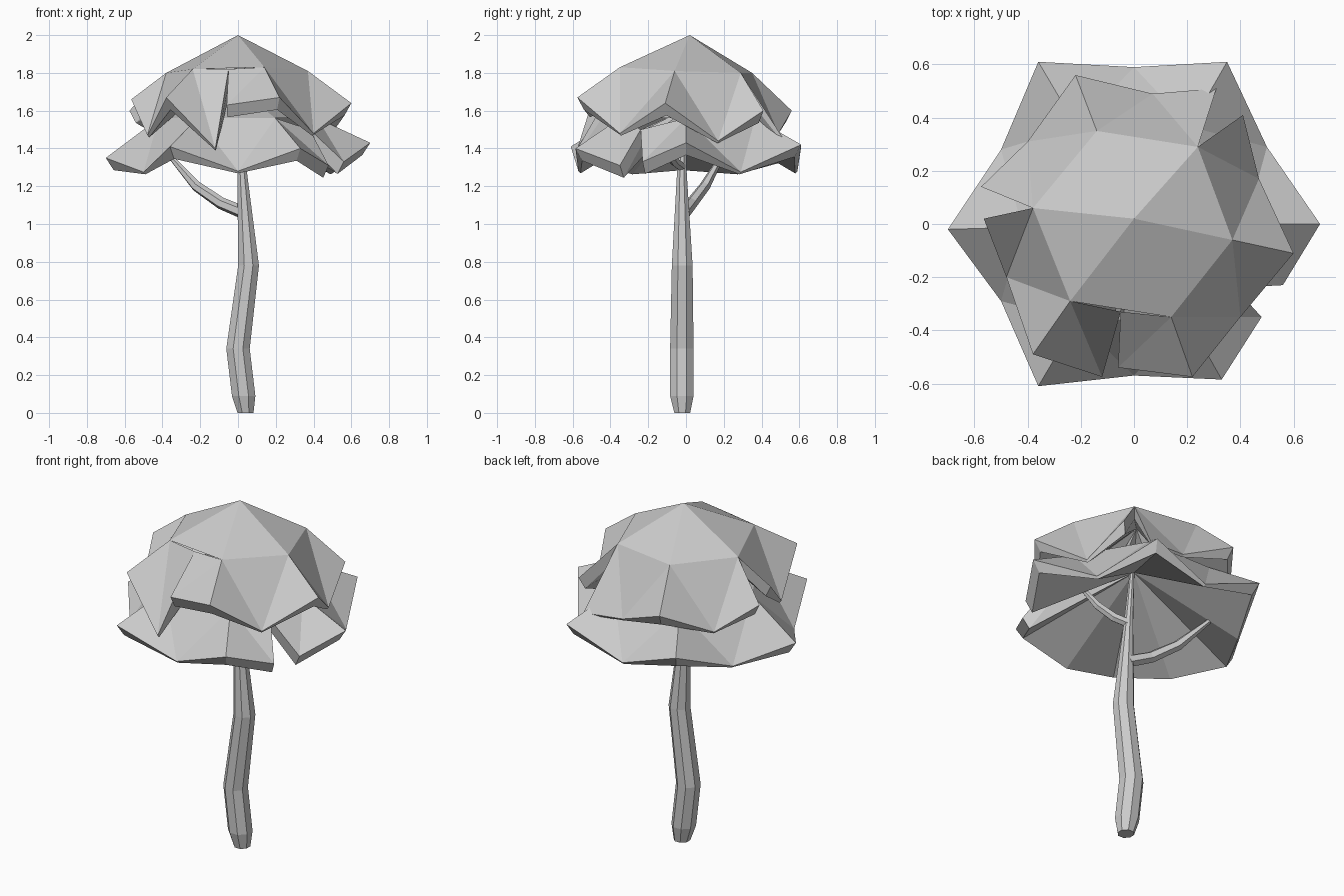
import bpy, math
from mathutils import Vector

if "Cube" in bpy.data.objects:
    bpy.data.objects.remove(bpy.data.objects["Cube"])


def make_object(name, verts, faces):
    mesh = bpy.data.meshes.new(name)
    mesh.from_pydata([tuple(v) for v in verts], [], faces)
    mesh.update()
    obj = bpy.data.objects.new(name, mesh)
    bpy.context.collection.objects.link(obj)
    return obj


def tube(name, path, sides, level=False):
    """Faceted tube; path = (x, y, z, radius). level keeps the rings horizontal."""
    pts = [Vector(p[:3]) for p in path]
    verts, faces = [], []
    for i, p in enumerate(pts):
        t = Vector((0, 0, 1)) if level else (
            pts[min(i + 1, len(pts) - 1)] - pts[max(i - 1, 0)]).normalized()
        u = Vector((1, 0, 0)) if level else t.cross(Vector((0, 0, 1))).normalized()
        v = t.cross(u)
        for k in range(sides):
            a = 2 * math.pi * (k + 0.5) / sides
            r = path[i][3] / math.cos(math.pi / sides)
            verts.append(p + r * (math.cos(a) * u + math.sin(a) * v))
    for i in range(len(pts) - 1):
        for k in range(sides):
            a, b = i * sides + k, i * sides + (k + 1) % sides
            faces.append((a, b, b + sides, a + sides))
    faces.append(tuple(reversed(range(sides))))
    faces.append(tuple(range(len(verts) - sides, len(verts))))
    return make_object(name, verts, faces)


def canopy(name, top, under, sectors, tears, low):
    """Torn umbrella shell. Each sector = (ring point, rim points); None in the
    rim tears up to the ring point, tears maps a sector to a slit start after it."""
    verts, faces, index, loop = [], [], {}, []

    def vid(p):
        if p not in index:
            index[p] = len(verts)
            verts.append(p)
        return index[p]

    n = len(sectors)
    for i, (ring, rim) in enumerate(sectors):
        nxt_ring, nxt_rim = sectors[(i + 1) % n]
        faces.append((vid(top), vid(ring), vid(nxt_ring)))
        for a, b in zip(rim, rim[1:]):
            if a and b:
                faces.append((vid(ring), vid(a), vid(b)))
        slit = tears.get(i)
        loop += [p or ring for p in rim]
        if slit:
            loop.append(slit)
            faces.append((vid(ring), vid(rim[-1]), vid(slit)))
            faces.append((vid(slit), vid(nxt_rim[0]), vid(nxt_ring)))
            faces.append((vid(top), vid(ring), vid(slit)))
            faces[-1:] = []
        else:
            loop.pop()
            faces.append((vid(ring), vid(rim[-1]), vid(nxt_ring)))

    # rim walls and hollow underside
    bottom = []
    for x, y, z in loop:
        thick = z > low
        s, drop = (0.94, 0.065) if thick else (0.98, 0.012)
        bottom.append(vid((x * s, y * s, z - drop)))
    hub = vid(under)
    for i in range(len(loop)):
        j = (i + 1) % len(loop)
        faces.append((vid(loop[i]), bottom[i], bottom[j], vid(loop[j])))
        faces.append((bottom[j], bottom[i], hub))
    return make_object(name, verts, faces)


# trunk
tube("trunk", [(0.04, -0.02, 0, 0.042), (0.03, -0.022, 0.09, 0.062),
               (0.0, -0.022, 0.34, 0.062), (0.056, -0.02, 0.78, 0.055),
               (0.02, -0.022, 1.3, 0.024), (0.005, -0.01, 1.62, 0.012)], 8, True)

# branches
tube("branch_left", [(0.03, -0.01, 1.06, 0.03), (-0.09, 0.03, 1.11, 0.028),
                     (-0.22, 0.1, 1.2, 0.025), (-0.36, 0.19, 1.36, 0.012)], 6)
tube("branch_right", [(0.02, -0.02, 1.3, 0.022), (0.09, -0.06, 1.33, 0.022),
                      (0.17, -0.1, 1.39, 0.02), (0.24, -0.13, 1.47, 0.012)], 6)

# lower canopy: six corners with sagging mid points and one slit
corners = [(0.70, 0.0, 1.43), (0.35, 0.61, 1.42), (-0.36, 0.61, 1.41),
           (-0.70, -0.02, 1.35), (-0.36, -0.61, 1.41), (0.33, -0.585, 1.40)]
mids = [(0.5, 0.29, 1.275), (0.0, 0.59, 1.28), (-0.5, 0.28, 1.275),
        (-0.5, -0.29, 1.275), (0.0, -0.57, 1.28)]
starts = [(0.56, -0.23, 1.33)] + mids
ends = mids + [(0.48, -0.35, 1.31)]
lower = [((0.6 * c[0], 0.6 * c[1], 1.56), [a, c, b])
         for a, c, b in zip(starts, corners, ends)]
canopy("lower_canopy", (0, 0, 1.72), (0, 0, 1.61), lower,
       {5: (0.38, -0.24, 1.50)}, 1.3)

# upper canopy: six corners, two torn corners and a front slit
m = [(0.40, -0.35, 1.48), (0.47, 0.17, 1.44), (0.07, 0.49, 1.48),
     (-0.40, 0.31, 1.46), (-0.48, -0.20, 1.47)]
upper = [
    ((0.37, -0.06, 1.81), [m[0], (0.60, -0.11, 1.64), m[1]]),
    ((0.24, 0.29, 1.80), [m[1], (0.41, 0.41, 1.60), None, (0.31, 0.51, 1.46), m[2]]),
    ((-0.14, 0.35, 1.80), [m[2], (-0.22, 0.56, 1.60), m[3]]),
    ((-0.38, 0.06, 1.80), [m[3], (-0.575, 0.14, 1.60), None, (-0.565, 0.02, 1.66), m[4]]),
    ((-0.24, -0.29, 1.82), [m[4], (-0.38, -0.49, 1.67), (-0.12, -0.575, 1.40)]),
    ((0.14, -0.35, 1.83), [(-0.06, -0.54, 1.63), (0.22, -0.575, 1.67), m[0]])]
canopy("upper_canopy", (0, 0.02, 2.0), (0, 0.02, 1.87), upper,
       {4: (-0.05, -0.33, 1.82)}, 1.5)
